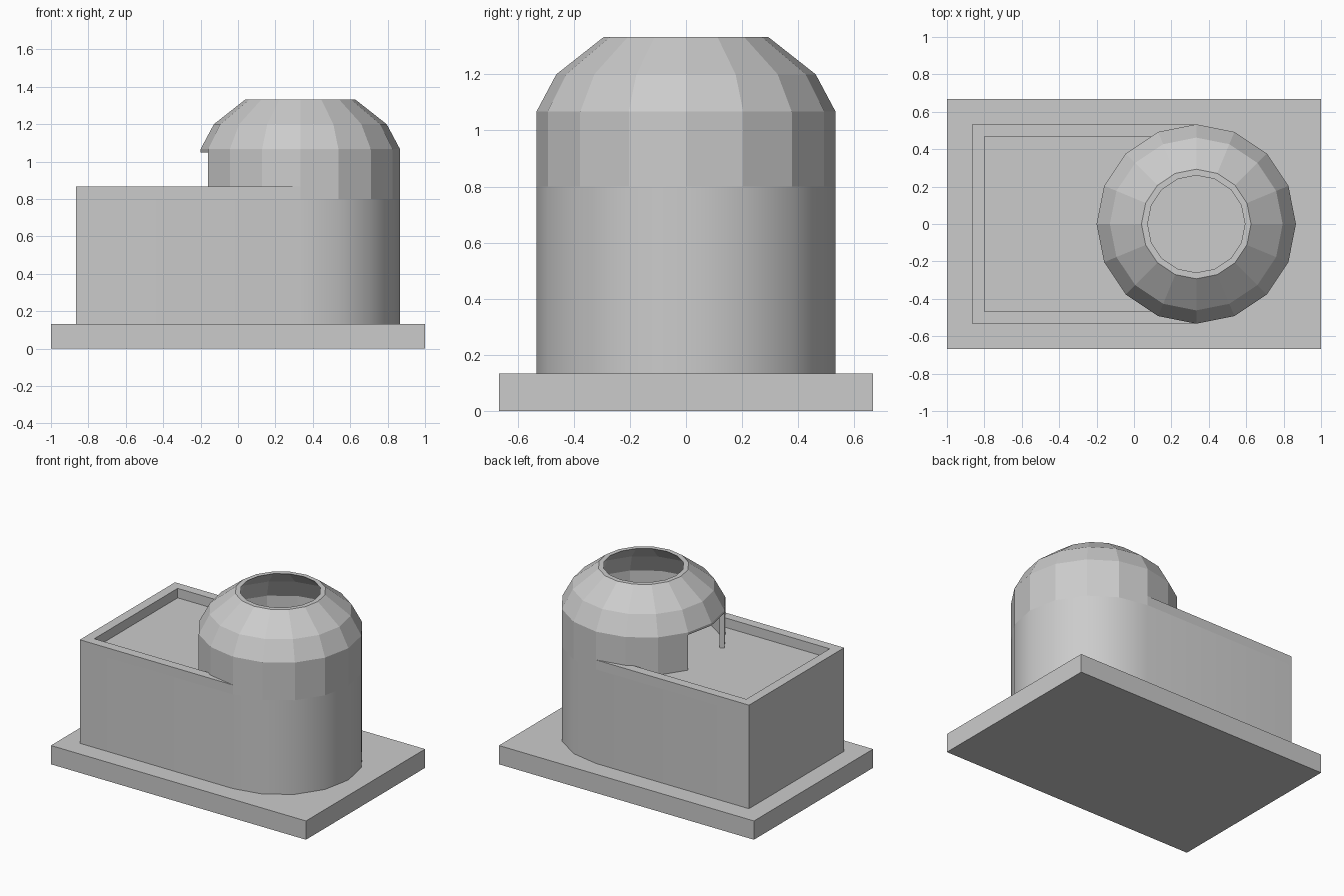
import bpy, bmesh, math

if "Cube" in bpy.data.objects:
    bpy.data.objects.remove(bpy.data.objects["Cube"])

CX, R, T = 0.333, 0.533, 0.033   # tower centre, radius, wall thickness
STEP = math.pi / 8               # 16 sides


def finish(name, bm):
    bmesh.ops.recalc_face_normals(bm, faces=bm.faces)
    mesh = bpy.data.meshes.new(name)
    bm.to_mesh(mesh)
    bm.free()
    obj = bpy.data.objects.new(name, mesh)
    bpy.context.collection.objects.link(obj)
    return obj


def prism(name, outline, z0, z1):
    """Extrude a flat outline between two heights."""
    bm = bmesh.new()
    face = bm.faces.new([bm.verts.new((x, y, z0)) for x, y in outline])
    ext = bmesh.ops.extrude_face_region(bm, geom=[face])
    up = [v for v in ext["geom"] if isinstance(v, bmesh.types.BMVert)]
    bmesh.ops.translate(bm, verts=up, vec=(0, 0, z1 - z0))
    return finish(name, bm)


def lathe(name, profile, first=0, count=16):
    """Sweep a closed (radius, z) profile around the tower axis, facet by facet."""
    bm = bmesh.new()
    full = count == 16
    rings = []
    for i in range(count if full else count + 1):
        a = (first + i) * STEP
        rings.append([bm.verts.new((CX + r * math.cos(a), r * math.sin(a), z))
                      for r, z in profile])
    n = len(profile)
    for i in range(count):
        p, q = rings[i], rings[(i + 1) % len(rings)]
        for j in range(n):
            k = (j + 1) % n
            bm.faces.new((p[j], q[j], q[k], p[k]))
    if not full:
        bm.faces.new(rings[0])
        bm.faces.new(rings[-1])
    return finish(name, bm)


# Ground slab
prism("base_slab", [(-1, -0.667), (1, -0.667), (1, 0.667), (-1, 0.667)], 0, 0.133)

# Main body: rectangle with a half-round end, smooth walls
arc = [(CX + R * math.cos(i * STEP), R * math.sin(i * STEP)) for i in range(-4, 5)]
body = prism("body", [(-0.867, R), (-0.867, -R)] + arc, 0.133, 0.8)
bpy.context.view_layer.objects.active = body
body.select_set(True)
bpy.ops.object.shade_smooth_by_angle(angle=math.radians(30))

# U-shaped parapet round the roof deck
prism("parapet", [(CX, -R), (-0.867, -R), (-0.867, R), (CX, R),
                  (CX, 0.467), (-0.8, 0.467), (-0.8, -0.467), (CX, -0.467)], 0.8, 0.867)

# Tower wall, open over two facets for the doorway facing the deck
lathe("tower_wall", [(R, 0.8), (R, 1.05), (R - T, 1.05), (R - T, 0.8)], first=-7, count=14)

# Hollow dome with its lintel band and a round opening on top
lathe("dome", [(R, 1.05), (R, 1.067), (0.462, 1.2), (0.293, 1.333),
               (0.26, 1.333), (0.43, 1.2), (R - T, 1.067), (R - T, 1.05)])
